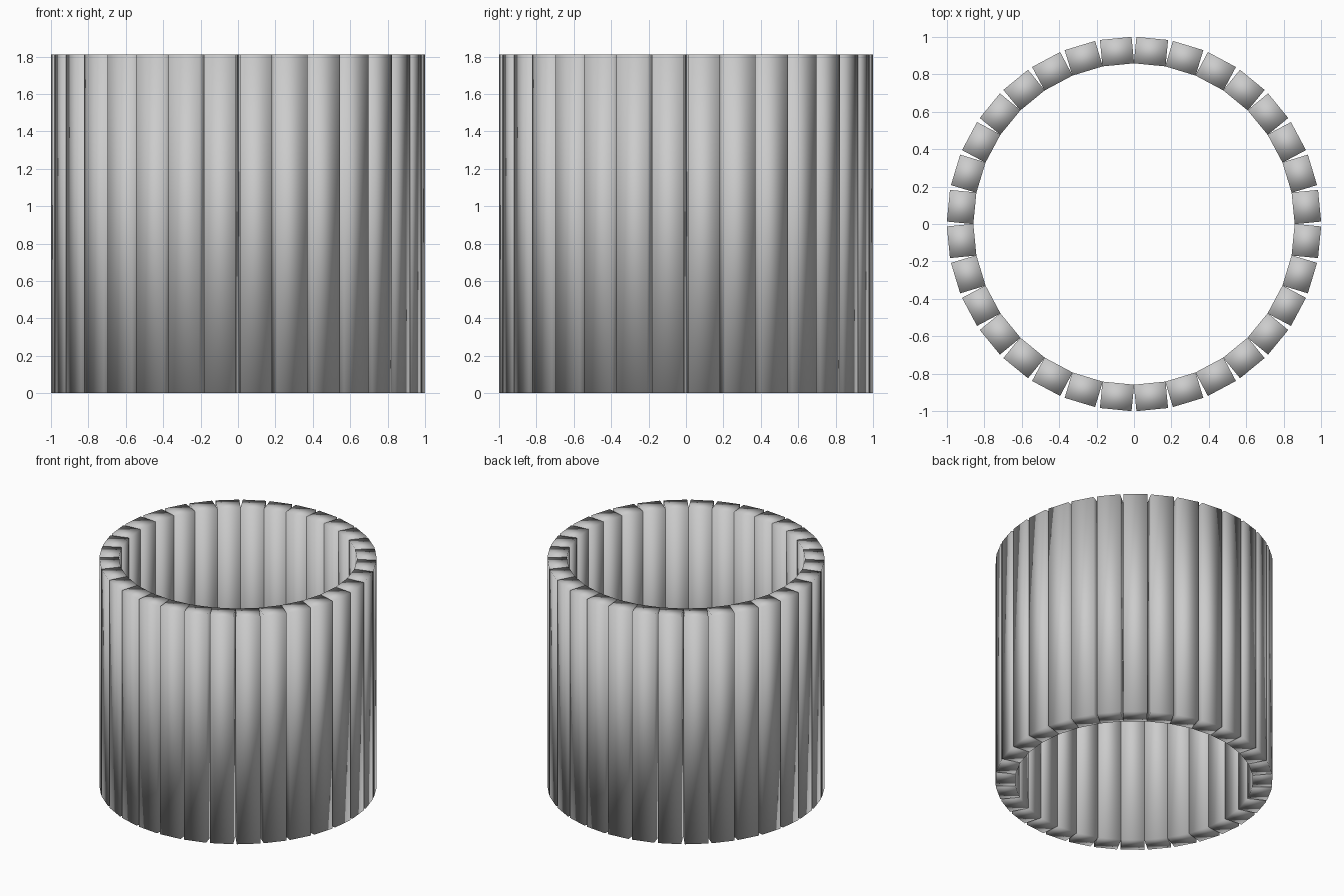
import bpy, bmesh, math
from mathutils import Matrix, Vector

if "Cube" in bpy.data.objects:
    bpy.data.objects.remove(bpy.data.objects["Cube"])

COUNT = 32
WIDTH, DEPTH, HEIGHT = 0.17, 0.142, 1.81
OUTER = 0.997  # radius of each stave's outer face


def stave_mesh():
    # one upright rectangular stave, base on z = 0
    bm = bmesh.new()
    bmesh.ops.create_cube(bm, size=1)
    bmesh.ops.scale(bm, vec=Vector((DEPTH, WIDTH, HEIGHT)), verts=bm.verts)
    bmesh.ops.translate(bm, vec=Vector((OUTER - DEPTH / 2, 0, HEIGHT / 2)), verts=bm.verts)
    for f in bm.faces:
        f.smooth = True
    me = bpy.data.meshes.new("stave")
    bm.to_mesh(me)
    bm.free()
    return me


# ring of staves, with a seam on each axis
mesh = stave_mesh()
for i in range(COUNT):
    stave = bpy.data.objects.new(f"stave_{i + 1:02d}", mesh)
    stave.matrix_world = Matrix.Rotation((i + 0.5) * math.tau / COUNT, 4, 'Z')
    bpy.context.collection.objects.link(stave)
